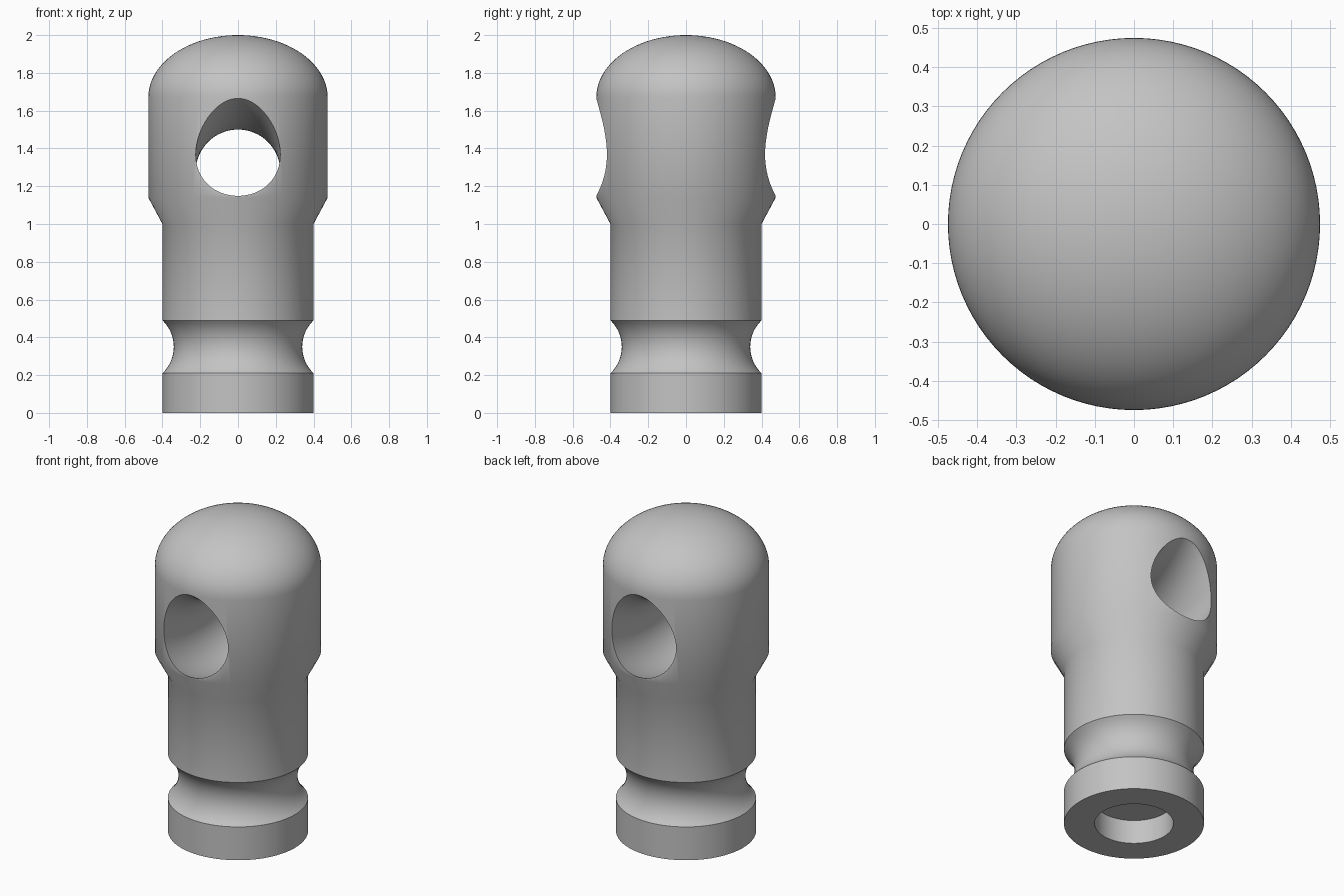
import bpy, bmesh
from math import sin, cos, pi, radians

cube = bpy.data.objects.get("Cube")
if cube:
    bpy.data.objects.remove(cube, do_unlink=True)

grey = bpy.data.materials.new("plain_grey")
grey.use_nodes = True
colour = (0.55, 0.55, 0.55, 1)
grey.diffuse_color = colour
grey.node_tree.nodes["Principled BSDF"].inputs["Base Color"].default_value = colour

SEGMENTS = 96
BODY_R, HEAD_R, BORE_R = 0.4, 0.475, 0.225

# Profile (radius, height): blind bore underneath, then foot
profile = [(0, 0.15), (BORE_R, 0.15), (BORE_R, 0), (BODY_R, 0)]

# Round neck groove, a circular arc cut into the body
groove_r, groove_x, groove_z = 0.193, 0.533, 0.35
for i in range(17):
    a = radians(-46.5 + 93 * i / 16)
    profile.append((groove_x - groove_r * cos(a), groove_z + groove_r * sin(a)))

# Shank, flare and straight head
profile += [(BODY_R, 1.0), (HEAD_R, 1.14), (HEAD_R, 1.67)]

# Elliptical dome
for i in range(1, 25):
    a = pi / 2 * i / 24
    profile.append((HEAD_R * cos(a) if i < 24 else 0, 1.67 + 0.33 * sin(a)))

# Revolve the profile into a closed body
bm = bmesh.new()
verts = [bm.verts.new((r, 0, z)) for r, z in profile]
edges = [bm.edges.new(pair) for pair in zip(verts, verts[1:])]
bmesh.ops.spin(bm, geom=verts + edges, cent=(0, 0, 0), axis=(0, 0, 1),
               angle=2 * pi, steps=SEGMENTS, use_duplicate=False)
bmesh.ops.remove_doubles(bm, verts=bm.verts, dist=0.0001)
bmesh.ops.recalc_face_normals(bm, faces=bm.faces)
mesh = bpy.data.meshes.new("pin_body")
bm.to_mesh(mesh)
bm.free()
body = bpy.data.objects.new("pin_body", mesh)
bpy.context.collection.objects.link(body)
mesh.materials.append(grey)

# Curved cross hole, sagging in the middle: cut with a large ring
bpy.ops.mesh.primitive_torus_add(location=(0, 0, 2.266), rotation=(0, pi / 2, 0),
                                 major_radius=0.99, minor_radius=0.224,
                                 major_segments=160, minor_segments=64)
cutter = bpy.context.object
cutter.name = "cross_hole_cutter"
cutter.hide_render = True
cutter.data.materials.append(grey)

cut = body.modifiers.new("cross_hole", 'BOOLEAN')
cut.operation = 'DIFFERENCE'
cut.solver = 'EXACT'
cut.object = cutter

# Apply the cut, drop the cutter and shade
bpy.ops.object.select_all(action='DESELECT')
body.select_set(True)
bpy.context.view_layer.objects.active = body
bpy.ops.object.modifier_apply(modifier=cut.name)
bpy.data.objects.remove(cutter, do_unlink=True)
bpy.ops.object.shade_smooth_by_angle(angle=radians(30))
